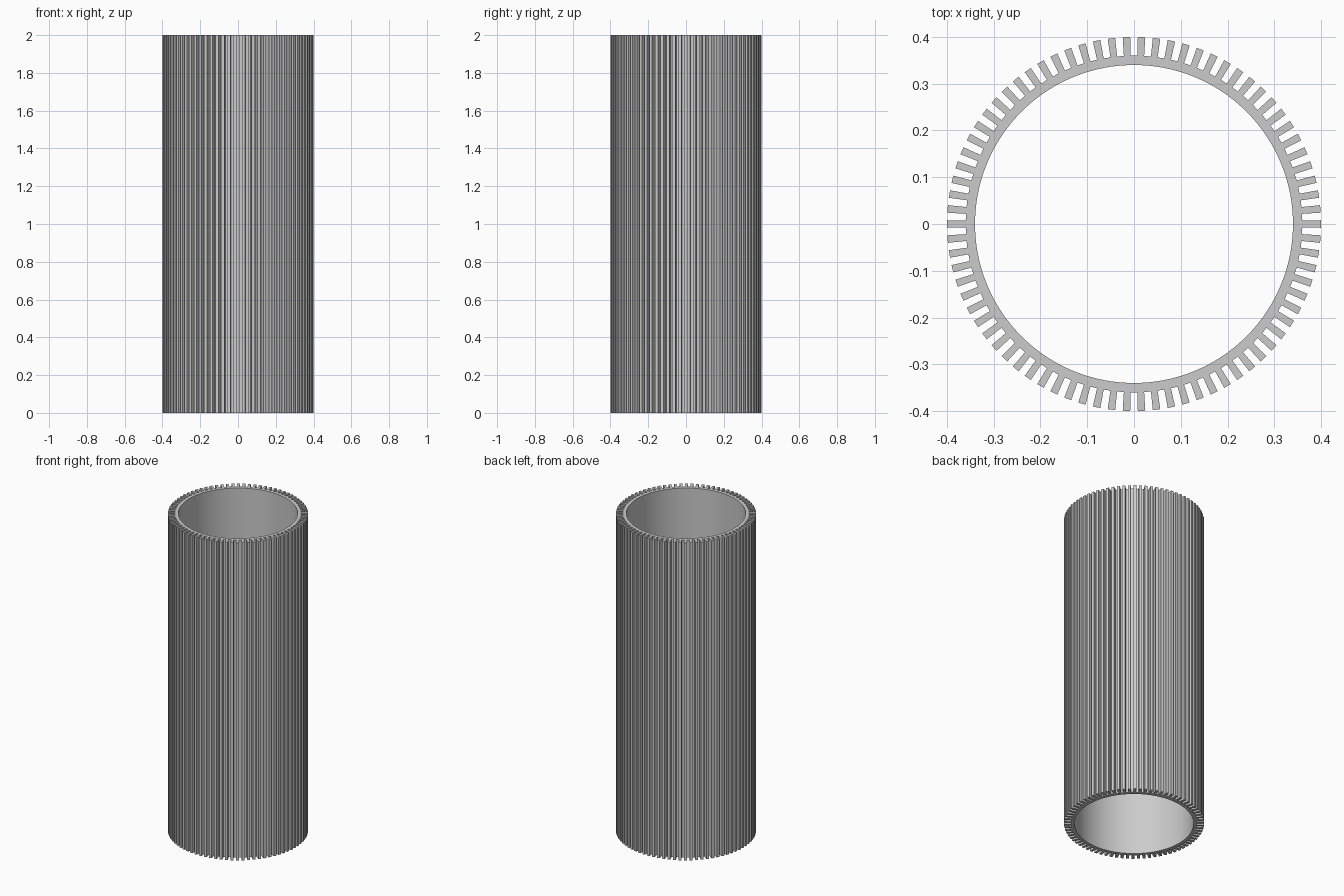
import bpy, bmesh, math

RIBS = 78
R_IN, R_WALL, R_RIB, HEIGHT = 0.34, 0.36, 0.40, 2.0

cube = bpy.data.objects.get("Cube")
if cube:
    bpy.data.objects.remove(cube)

grey = bpy.data.materials.new("plain grey")
grey.use_nodes = True
colour = (0.6, 0.6, 0.6, 1)
grey.diffuse_color = colour
grey.node_tree.nodes["Principled BSDF"].inputs["Base Color"].default_value = colour


def ring_point(bm, radius, angle):
    return bm.verts.new((radius * math.cos(angle), radius * math.sin(angle), 0))


bm = bmesh.new()

# Cross-section: bore, wall and rib tips, with points at both edges of every rib
steps = RIBS * 2
angles = [(i - 0.5) * math.tau / steps for i in range(steps)]
bore = [ring_point(bm, R_IN, a) for a in angles]
wall = [ring_point(bm, R_WALL, a) for a in angles]
tips = [ring_point(bm, R_RIB, a) for a in angles]
for i in range(steps):
    j = (i + 1) % steps
    bm.faces.new((bore[i], wall[i], wall[j], bore[j]))
    if i % 2 == 0:
        bm.faces.new((wall[i], tips[i], tips[j], wall[j]))

# Pull the section up into a hollow ribbed tube
result = bmesh.ops.extrude_face_region(bm, geom=bm.faces[:], use_keep_orig=True)
top = [g for g in result["geom"] if isinstance(g, bmesh.types.BMVert)]
bmesh.ops.translate(bm, verts=top, vec=(0, 0, HEIGHT))
bmesh.ops.recalc_face_normals(bm, faces=bm.faces[:])

mesh = bpy.data.meshes.new("ribbed_tube")
bm.to_mesh(mesh)
bm.free()
mesh.materials.append(grey)
tube = bpy.data.objects.new("ribbed_tube", mesh)
bpy.context.collection.objects.link(tube)

# Smooth bore, crisp ribs
bpy.context.view_layer.objects.active = tube
tube.select_set(True)
bpy.ops.object.shade_smooth_by_angle(angle=math.radians(30))
